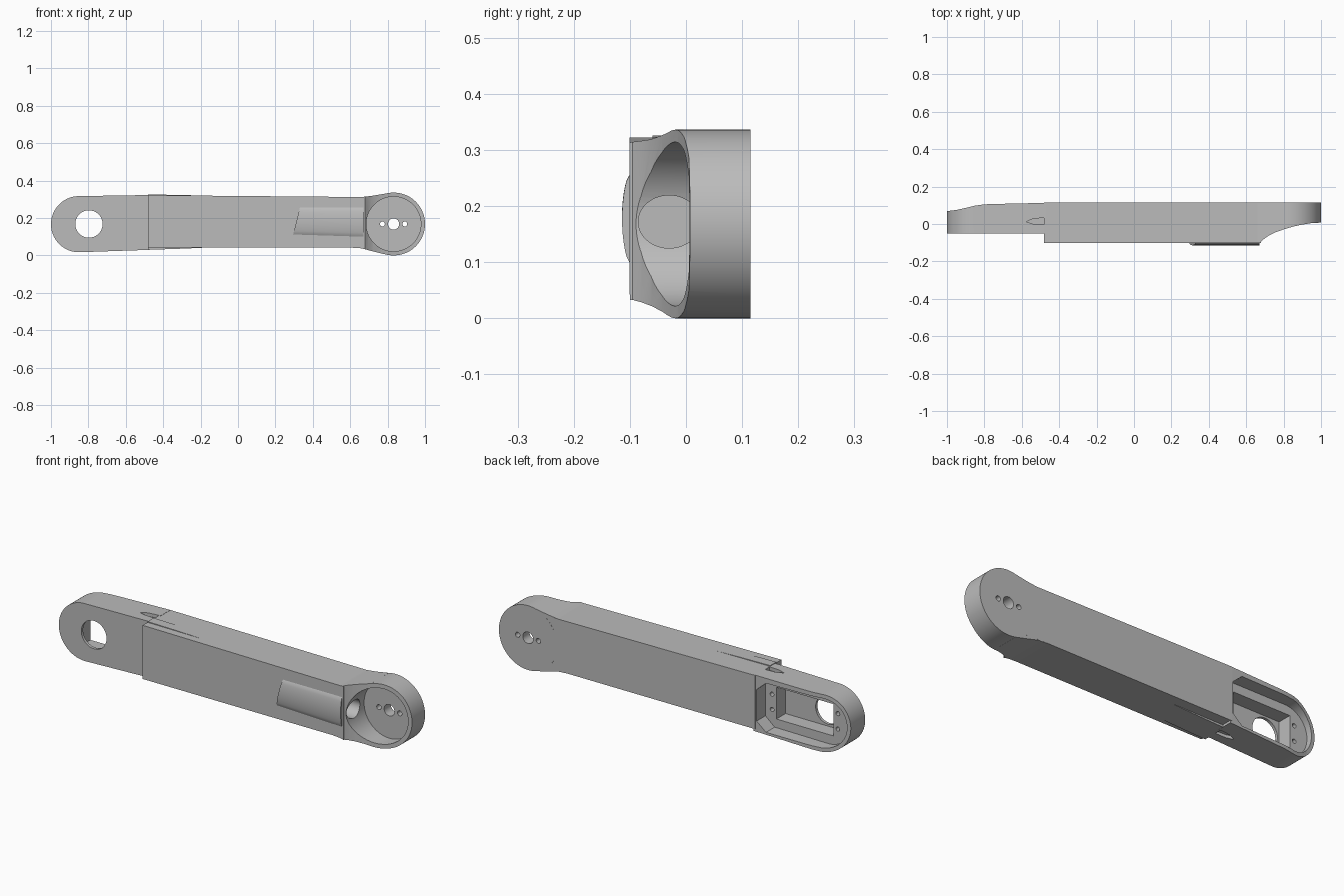
import bpy, bmesh, math
from mathutils import Vector

cube = bpy.data.objects.get("Cube")
if cube:
    bpy.data.objects.remove(cube, do_unlink=True)

grey = bpy.data.materials.new("plain_grey")
grey.use_nodes = True
grey.diffuse_color = (0.5, 0.5, 0.5, 1)
grey.node_tree.nodes["Principled BSDF"].inputs["Base Color"].default_value = grey.diffuse_color

CUP = (0.832, 0.168)      # cup axis in x, z
TIP = (-0.85, 0.167)      # centre of the rounded actuator end


def prism(name, outline, a, b, axis="y"):
    """Extrude a closed 2D outline along one axis from a to b."""
    place = {"x": lambda p, t: (t, p[0], p[1]),
             "y": lambda p, t: (p[0], t, p[1]),
             "z": lambda p, t: (p[0], p[1], t)}[axis]
    bm = bmesh.new()
    low = [bm.verts.new(place(p, a)) for p in outline]
    high = [bm.verts.new(place(p, b)) for p in outline]
    bm.faces.new(low)
    bm.faces.new(high)
    n = len(outline)
    for i in range(n):
        j = (i + 1) % n
        bm.faces.new((low[i], low[j], high[j], high[i]))
    bmesh.ops.recalc_face_normals(bm, faces=bm.faces)
    mesh = bpy.data.meshes.new(name)
    bm.to_mesh(mesh)
    bm.free()
    mesh.materials.append(grey)
    obj = bpy.data.objects.new(name, mesh)
    bpy.context.collection.objects.link(obj)
    return obj


def arc(centre, rx, start=0, end=360, rz=None, n=64):
    """Points on an arc; a full turn leaves out the repeated end point."""
    rz = rz or rx
    steps = n if end - start == 360 else n - 1
    angles = [math.radians(start + (end - start) * i / steps) for i in range(n)]
    return [(centre[0] + rx * math.cos(t), centre[1] + rz * math.sin(t)) for t in angles]


def rect(x0, x1, z0, z1):
    return [(x0, z0), (x1, z0), (x1, z1), (x0, z1)]


def combine(obj, other, operation="DIFFERENCE"):
    """Apply a boolean and discard the helper."""
    mod = obj.modifiers.new("boolean", "BOOLEAN")
    mod.operation = operation
    mod.solver = "EXACT"
    mod.object = other
    bpy.ops.object.select_all(action="DESELECT")
    bpy.context.view_layer.objects.active = obj
    obj.select_set(True)
    bpy.ops.object.modifier_apply(modifier=mod.name)
    bpy.data.objects.remove(other, do_unlink=True)


def finish(obj):
    bpy.ops.object.select_all(action="DESELECT")
    bpy.context.view_layer.objects.active = obj
    obj.select_set(True)
    bpy.ops.object.shade_smooth_by_angle(angle=math.radians(30))


# Long central beam with the cable tunnel mouth
beam = prism("central_beam", [(-0.48, 0.042), (0.68, 0.042), (0.68, 0.312), (-0.48, 0.322)],
             -0.101, 0.115)
tunnel = arc((-0.03, 0.172), 0.055, rz=0.047)
combine(beam, prism("tunnel_cutter", tunnel, 0.35, 0.8, "x"))

# Cup: cylinder with a flared neck, swept rim, open front and bolt holes
cup = prism("joint_cup", arc(CUP, 0.168, n=96), -0.1, 0.115)
neck = [(0.60, 0.042), (0.66, 0.038), (0.72, 0.022), (0.79, 0.005),
        (0.79, 0.331), (0.72, 0.319), (0.66, 0.312), (0.60, 0.312)]
combine(cup, prism("neck_fill", neck, -0.0995, 0.1145), "UNION")
rim = [(0.68, -0.095), (0.695, -0.08), (0.72, -0.062), (0.76, -0.043), (0.80, -0.029),
       (0.85, -0.014), (0.90, -0.003), (0.95, 0.005), (1.1, 0.012), (1.1, -0.3), (0.68, -0.3)]
combine(cup, prism("rim_cutter", rim, -0.1, 0.5, "z"))
combine(cup, prism("bowl_cutter", arc(CUP, 0.146, n=96), -0.3, 0.06))
combine(cup, prism("tunnel_cutter", tunnel, 0.55, 0.8, "x"))
for dx, r in ((0, 0.03), (-0.06, 0.013), (0.06, 0.013)):
    hole = arc((CUP[0] + dx, CUP[1]), r, n=32)
    combine(cup, prism("bolt_cutter", hole, 0.0, 0.2))

# Rounded actuator housing, open at the back
housing = prism("actuator_housing",
                arc(TIP, 0.15, 90, 270, n=48) + [(-0.47, 0.03), (-0.47, 0.323)], -0.05, 0.2)
back = [(-1.1, 0.067), (-1.0, 0.069), (-0.95, 0.075), (-0.90, 0.086), (-0.85, 0.098),
        (-0.80, 0.105), (-0.75, 0.107), (-0.47, 0.113), (-0.4, 0.3), (-1.1, 0.3)]
combine(housing, prism("back_cutter", back, -0.1, 0.5, "z"))
recess = arc(TIP, 0.13, 90, 270, n=48) + [(-0.54, 0.04), (-0.487, 0.085),
                                         (-0.487, 0.25), (-0.54, 0.296)]
combine(housing, prism("recess_cutter", recess, 0.04, 0.3))
combine(housing, prism("pocket_cutter", rect(-0.88, -0.55, 0.085, 0.251), -0.035, 0.1))
combine(housing, prism("horn_cutter", arc((-0.797, 0.168), 0.073), -0.1, 0.0))
for x in (-0.905, -0.525):
    for z in (0.128, 0.208):
        combine(housing, prism("screw_cutter", arc((x, z), 0.011, n=20), 0.0, 0.1))

# Tapered cable slots above and below the housing
slot = [(-0.575, 0.012), (-0.54, 0.0), (-0.46, -0.005), (-0.46, 0.035), (-0.54, 0.028)]
for z0, z1 in ((0.305, 0.4), (-0.1, 0.043)):
    combine(housing, prism("slot_cutter", slot, z0, z1, "z"))

# Slim fairings blending the housing into the beam
top_fairing = prism("top_fairing", [(-0.48, 0.31), (-0.15, 0.31), (-0.15, 0.319), (-0.3, 0.323),
                                    (-0.48, 0.326)], -0.06, -0.01)
bottom_fairing = prism("bottom_fairing", [(-0.48, 0.03), (-0.3, 0.036), (-0.15, 0.043),
                                          (-0.15, 0.06), (-0.48, 0.06)], -0.075, 0.06)

# Domed cover on the front of the beam, with a slanted left end
dome = [(-0.095, 0.1)] + [(-0.101 - 0.013 * math.sin(math.pi * i / 16) ** 0.6,
                          0.1 + 0.155 * i / 16) for i in range(17)] + [(-0.095, 0.255)]
cover = prism("cable_cover", dome, 0.295, 0.672, "x")
for v in cover.data.vertices:
    if v.co.x < 0.4:
        v.co.x += (v.co.z - 0.1) * 0.23
        v.co.z += 0.012 * (0.255 - v.co.z) / 0.155

for part in (beam, cup, housing, top_fairing, bottom_fairing, cover):
    finish(part)
